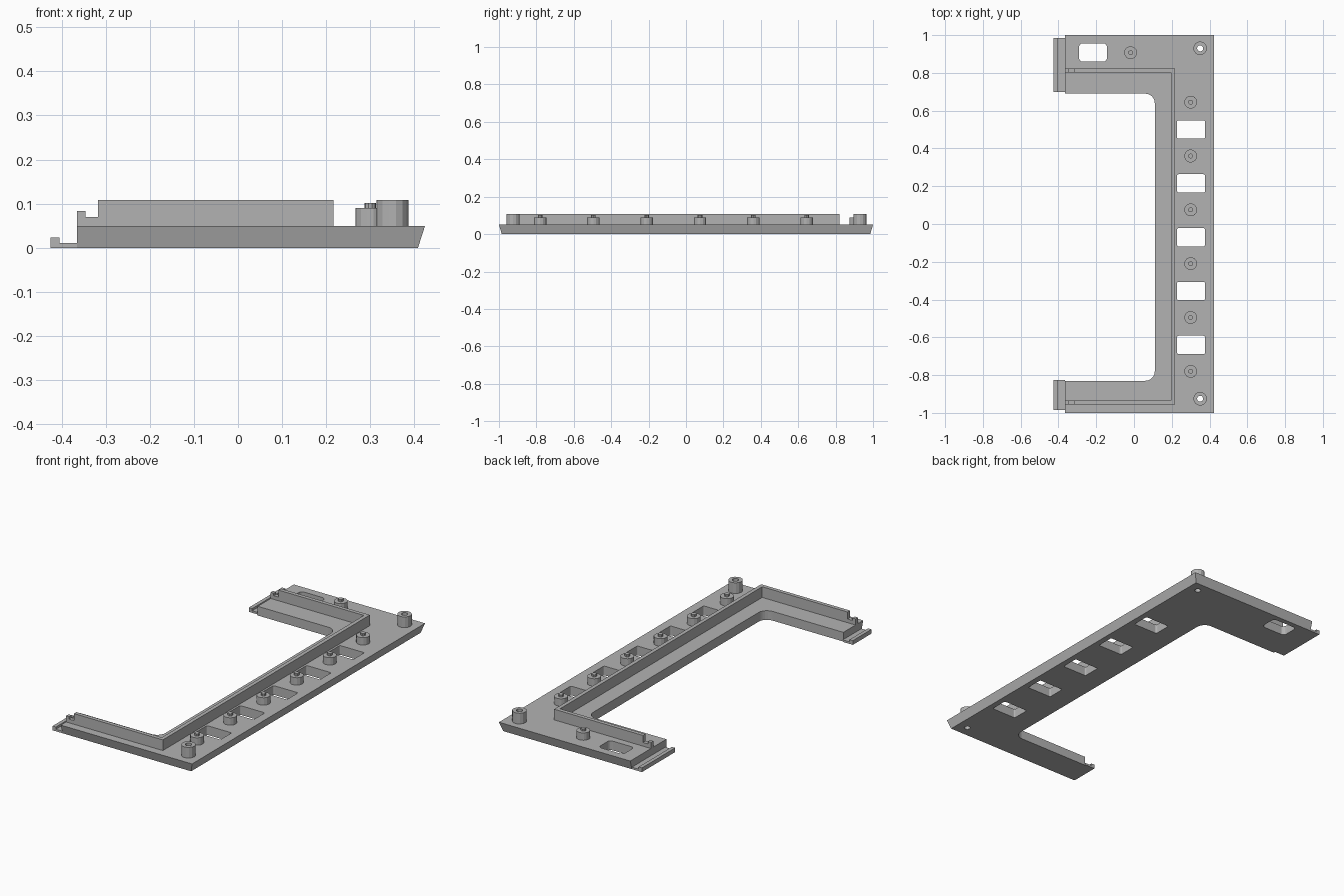
import bpy, bmesh, math

if "Cube" in bpy.data.objects:
    bpy.data.objects.remove(bpy.data.objects["Cube"])

mat = bpy.data.materials.new("light_grey")
mat.diffuse_color = (0.45, 0.45, 0.45, 1)
mat.use_nodes = True
mat.node_tree.nodes["Principled BSDF"].inputs["Base Color"].default_value = mat.diffuse_color


def loft(name, loops, z0, z1):
    """Solid between z0 and z1; each loop is (bottom points, top points), later loops are holes."""
    bm = bmesh.new()
    caps = ([], [])
    for low, high in loops:
        rings = [[bm.verts.new((x, y, z)) for x, y in pts] for pts, z in ((low, z0), (high, z1))]
        n = len(low)
        for i in range(n):
            j = (i + 1) % n
            bm.faces.new((rings[0][i], rings[0][j], rings[1][j], rings[1][i]))
            for ring, cap in zip(rings, caps):
                cap.append(bm.edges.get((ring[i], ring[j])))
    for cap in caps:
        bmesh.ops.triangle_fill(bm, edges=cap, use_beauty=True)
    bmesh.ops.recalc_face_normals(bm, faces=bm.faces)
    me = bpy.data.meshes.new(name)
    bm.to_mesh(me)
    bm.free()
    me.materials.append(mat)
    ob = bpy.data.objects.new(name, me)
    bpy.context.collection.objects.link(ob)
    return ob


def prism(name, pts, z0, z1):
    return loft(name, [(pts, pts)], z0, z1)


def box(name, x0, x1, y0, y1, z0, z1):
    return prism(name, [(x0, y0), (x1, y0), (x1, y1), (x0, y1)], z0, z1)


def arc(x, y, r, a0, a1, n):
    return [(x + r * math.cos(math.radians(a0 + (a1 - a0) * i / n)),
             y + r * math.sin(math.radians(a0 + (a1 - a0) * i / n))) for i in range(n + 1)]


def circle(x, y, r, n=14):
    return arc(x, y, r, 0, 360, n)[:-1]


def round_rect(x, y, w, h, r):
    pts = []
    for k, (sx, sy) in enumerate(((1, 1), (-1, 1), (-1, -1), (1, -1))):
        pts += arc(x + sx * (w / 2 - r), y + sy * (h / 2 - r), r, 90 * k, 90 * k + 90, 4)
    return pts


T = 0.05      # plate thickness
TOP = 0.108   # height of wall and screw posts
END = -0.365  # open end of the arms


# C-shaped plate with a sloped outer edge and a rounded inner opening
def outline(x, y):
    inner = arc(0.06, 0.64, 0.05, 90, 0, 6) + arc(0.06, -0.78, 0.05, 0, -90, 6)
    return [(END, -y), (x, -y), (x, y), (END, y), (END, 0.69)] + inner + [(END, -0.83)]


screws = [(0.35, 0.93), (0.35, -0.925)]
holes = [round_rect(0.302, 0.5 - 0.285 * i, 0.148, 0.097, 0.008) for i in range(5)]
holes.append(round_rect(-0.217, 0.908, 0.148, 0.097, 0.02))
holes += [circle(x, y, 0.016) for x, y in screws]
loft("base_plate", [(outline(0.408, 0.985), outline(0.424, 1.0))] + [(h, h) for h in holes], 0, T)

# Upright wall following the C, with stepped ends
W = -0.317
prism("inner_wall", [(W, -0.955), (0.217, -0.955), (0.217, 0.822), (W, 0.822),
                     (W, 0.801), (0.196, 0.801), (0.196, -0.934), (W, -0.934)], T, TOP)
for side, y0, y1 in (("back", 0.801, 0.822), ("front", -0.955, -0.934)):
    box(side + "_wall_step", END, W, y0, y1, T, 0.07)
    box(side + "_wall_nub", END, -0.346, y0, y1, 0.07, 0.083)

# Thin snap tabs with a raised lip at the arm ends
for side, y0, y1 in (("back", 0.70, 0.985), ("front", -0.985, -0.825)):
    box(side + "_tab", -0.425, END, y0, y1, 0, 0.011)
    box(side + "_tab_lip", -0.425, -0.405, y0, y1, 0.011, 0.023)

# Hollow screw posts
for i, (x, y) in enumerate(screws):
    o, h = circle(x, y, 0.036), circle(x, y, 0.016)
    loft(f"screw_post_{i}", [(o, o), (h, h)], T, TOP)

# Short posts with a locating pin
posts = [(0.30, 0.645 - 0.285 * i) for i in range(6)] + [(-0.018, 0.907)]
for i, (x, y) in enumerate(posts):
    prism(f"short_post_{i}", circle(x, y, 0.034), T, 0.09)
    prism(f"locating_pin_{i}", circle(x, y, 0.013, 10), 0.09, 0.102)
